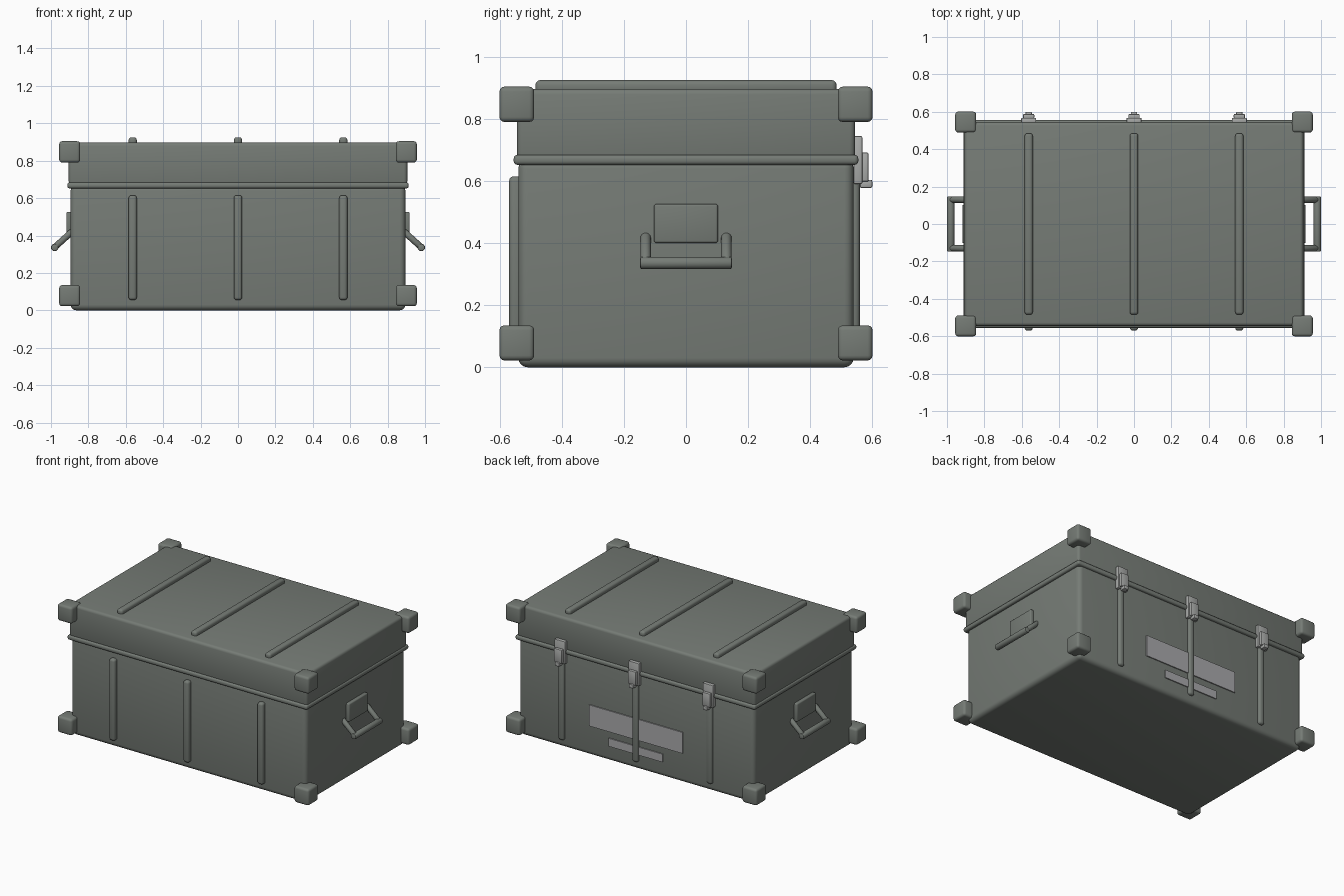
import bpy
import math
from mathutils import Vector

cube = bpy.data.objects.get("Cube")
if cube:
    bpy.data.objects.remove(cube, do_unlink=True)


def material(name, rgb):
    m = bpy.data.materials.new(name)
    m.use_nodes = True
    m.diffuse_color = (*rgb, 1)
    m.node_tree.nodes["Principled BSDF"].inputs["Base Color"].default_value = (*rgb, 1)
    return m


GREEN = material("grey_green_paint", (0.18, 0.2, 0.18))
STEEL = material("light_steel", (0.4, 0.41, 0.4))
LABEL = material("label_grey", (0.4, 0.4, 0.41))


def finish(obj, name, mat):
    obj.name = name
    obj.data.materials.append(mat)
    bpy.ops.object.shade_smooth_by_angle(angle=math.radians(40))
    return obj


def box(name, x, y, z, mat=GREEN, bevel=0.0, segments=3):
    """Box given by its (min, max) range on each axis, with rounded edges."""
    ranges = (x, y, z)
    bpy.ops.mesh.primitive_cube_add(size=1, location=[(a + b) / 2 for a, b in ranges])
    obj = bpy.context.object
    obj.scale = [b - a for a, b in ranges]
    bpy.ops.object.transform_apply(location=False, rotation=False, scale=True)
    if bevel:
        mod = obj.modifiers.new("rounded_edges", "BEVEL")
        mod.width = bevel
        mod.segments = segments
        bpy.ops.object.modifier_apply(modifier=mod.name)
    return finish(obj, name, mat)


def bar(name, start, end, radius):
    """Round bar with softened ends between two points."""
    start, end = Vector(start), Vector(end)
    axis = end - start
    bpy.ops.mesh.primitive_cylinder_add(vertices=16, radius=radius, depth=axis.length,
                                        location=(start + end) / 2)
    obj = bpy.context.object
    obj.rotation_euler = axis.to_track_quat("Z", "Y").to_euler()
    mod = obj.modifiers.new("soft_ends", "BEVEL")
    mod.width = 0.007
    mod.segments = 2
    bpy.ops.object.modifier_apply(modifier=mod.name)
    return finish(obj, name, GREEN)


def around(c, half):
    return (c - half, c + half)


# Trunk shell, rim and lid
box("lower_body", around(0, 0.895), around(0, 0.54), (0, 0.67), bevel=0.03, segments=4)
box("lid", around(0, 0.905), around(0, 0.545), (0.67, 0.897), bevel=0.018)
box("rim_band", around(0, 0.912), around(0, 0.555), (0.652, 0.684), bevel=0.012)

# Corner guards
for sx, xs in ((-1, "right"), (1, "left")):
    for sy, ys in ((-1, "front"), (1, "back")):
        for z, zs in (((0.022, 0.135), "lower"), ((0.79, 0.904), "upper")):
            box(f"{zs}_{ys}_{xs}_corner_guard", around(sx * 0.9, 0.056),
                around(sy * 0.545, 0.056), z, bevel=0.016)

# Ribs on front, back and lid, with a latch above each back rib
for x, side in ((-0.563, "right"), (0, "middle"), (0.563, "left")):
    width = around(x, 0.022)
    box(f"{side}_front_rib", width, (-0.57, -0.525), (0.055, 0.615), bevel=0.015)
    box(f"{side}_back_rib", width, (0.515, 0.56), (0.055, 0.615), bevel=0.015)
    box(f"{side}_lid_rib", width, around(0, 0.485), (0.88, 0.925), bevel=0.015)
    box(f"{side}_latch_plate", around(x, 0.04), (0.54, 0.568), (0.59, 0.745),
        STEEL, 0.005, 2)
    box(f"{side}_latch_lever", around(x, 0.03), (0.565, 0.588), (0.598, 0.692),
        STEEL, 0.005, 2)
    box(f"{side}_latch_tab", around(x, 0.017), (0.56, 0.6), (0.578, 0.604),
        STEEL, 0.005, 2)

# Flat labels on the back
box("large_label", around(0, 0.355), (0.54, 0.547), (0.205, 0.35), LABEL)
box("small_label", around(0, 0.205), (0.54, 0.547), (0.105, 0.16), LABEL)

# Carrying handles on both ends
for s, side in ((-1, "right"), (1, "left")):
    box(f"{side}_handle_mount", around(s * 0.9, 0.018), around(0, 0.103),
        (0.4, 0.526), bevel=0.008)
    for sy, end in ((-1, "front"), (1, "back")):
        bar(f"{side}_handle_{end}_arm", (s * 0.885, sy * 0.13, 0.423),
            (s * 0.98, sy * 0.13, 0.337), 0.017)
    bar(f"{side}_handle_grip", (s * 0.98, -0.148, 0.336), (s * 0.98, 0.148, 0.336), 0.02)
